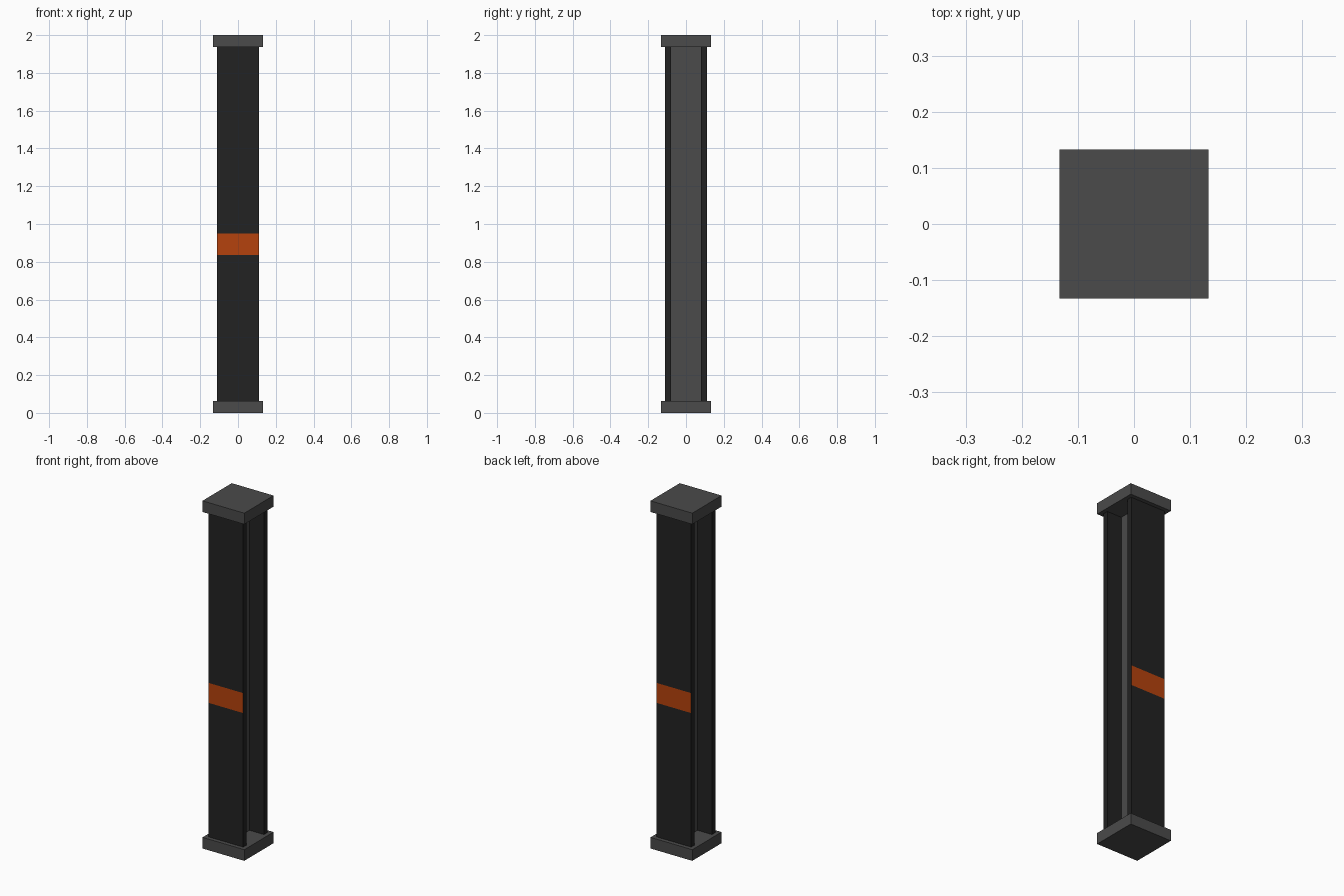
import bpy, bmesh
from mathutils import Vector

if "Cube" in bpy.data.objects:
    bpy.data.objects.remove(bpy.data.objects["Cube"])


def material(name, rgb):
    m = bpy.data.materials.new(name)
    m.diffuse_color = (*rgb, 1.0)
    m.use_nodes = True
    m.node_tree.nodes["Principled BSDF"].inputs["Base Color"].default_value = m.diffuse_color
    return m


GREY = material("steel grey", (0.069, 0.069, 0.069))
DARK = material("dark steel", (0.016, 0.016, 0.016))
ORANGE = material("orange paint", (0.46, 0.055, 0.004))

PLATE_HALF, PLATE_T = 0.133, 0.064
BEAM_HALF, FLANGE_T, WEB_T = 0.11, 0.031, 0.036
BAND_LOW, BAND_HIGH = 0.835, 0.95


def box(name, low, high, mats, cuts=(), rule=None):
    """Box between two corners, cut at given heights, coloured by a rule."""
    low, high = Vector(low), Vector(high)
    bm = bmesh.new()
    bmesh.ops.create_cube(bm, size=1.0)
    for v in bm.verts:
        v.co = Vector(((low[i] + high[i]) / 2 + v.co[i] * (high[i] - low[i]) for i in range(3)))
    for z in cuts:
        bmesh.ops.bisect_plane(bm, geom=bm.verts[:] + bm.edges[:] + bm.faces[:],
                               plane_co=(0, 0, z), plane_no=(0, 0, 1))
    bm.normal_update()
    if rule:
        for f in bm.faces:
            f.material_index = rule(f)
    mesh = bpy.data.meshes.new(name)
    bm.to_mesh(mesh)
    bm.free()
    for m in mats:
        mesh.materials.append(m)
    obj = bpy.data.objects.new(name, mesh)
    bpy.context.collection.objects.link(obj)
    return obj


# End plates
for name, z in (("base_plate", 0.0), ("top_plate", 2.0 - PLATE_T)):
    box(name, (-PLATE_HALF, -PLATE_HALF, z), (PLATE_HALF, PLATE_HALF, z + PLATE_T), [GREY])

# Flanges, with a painted band on the outward face only
for name, side in (("front_flange", -1), ("back_flange", 1)):
    y0, y1 = sorted((side * BEAM_HALF, side * (BEAM_HALF - FLANGE_T)))

    def band(f, side=side):
        z = f.calc_center_median().z
        return int(f.normal.y * side > 0.9 and BAND_LOW < z < BAND_HIGH)

    box(name, (-BEAM_HALF, y0, PLATE_T), (BEAM_HALF, y1, 2.0 - PLATE_T),
        [DARK, ORANGE], (BAND_LOW, BAND_HIGH), band)

# Web joining the flanges
inner = BEAM_HALF - FLANGE_T
box("web", (-WEB_T / 2, -inner, PLATE_T), (WEB_T / 2, inner, 2.0 - PLATE_T), [GREY])
